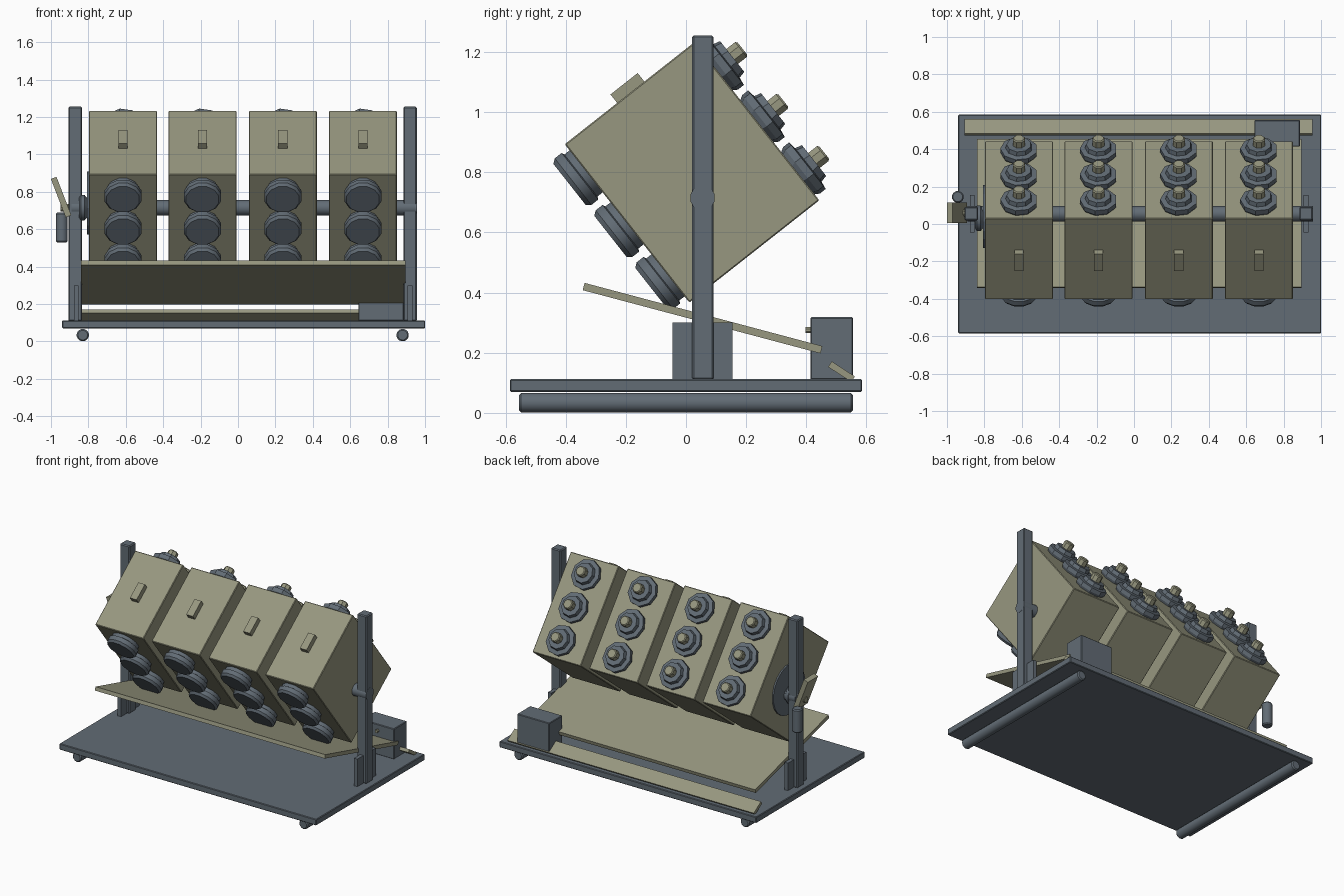
import bpy, bmesh, math
from mathutils import Matrix, Vector

if "Cube" in bpy.data.objects:
    bpy.data.objects.remove(bpy.data.objects["Cube"])


def material(name, rgb):
    m = bpy.data.materials.new(name)
    m.diffuse_color = (*rgb, 1)
    m.use_nodes = True
    m.node_tree.nodes["Principled BSDF"].inputs["Base Color"].default_value = m.diffuse_color
    return m


SAGE = material("sage", (0.31, 0.31, 0.215))
SLATE = material("slate", (0.122, 0.15, 0.178))


def finish(name, bm, mat, matrix, smooth=False):
    bmesh.ops.recalc_face_normals(bm, faces=bm.faces)
    me = bpy.data.meshes.new(name)
    bm.to_mesh(me)
    bm.free()
    me.materials.append(mat)
    ob = bpy.data.objects.new(name, me)
    bpy.context.collection.objects.link(ob)
    ob.matrix_world = matrix
    if smooth:
        bpy.ops.object.select_all(action='DESELECT')
        ob.select_set(True)
        bpy.context.view_layer.objects.active = ob
        bpy.ops.object.shade_smooth_by_angle(angle=math.radians(35))
    return ob


def box(name, lo, hi, mat, frame=Matrix(), bevel=0.0):
    """Box between two corners, given in the frame's coordinates."""
    lo, hi = Vector(lo), Vector(hi)
    bm = bmesh.new()
    bmesh.ops.create_cube(bm, size=1)
    bmesh.ops.scale(bm, vec=hi - lo, verts=bm.verts)
    if bevel:
        bmesh.ops.bevel(bm, geom=bm.edges[:], offset=bevel, segments=1, affect='EDGES')
    return finish(name, bm, mat, frame @ Matrix.Translation((lo + hi) / 2))


def lathe(name, profile, sides, mat, frame, smooth=False):
    """Revolve (radius, height) pairs about the frame's z axis and cap the ends."""
    bm = bmesh.new()
    rings = []
    for r, h in profile:
        rings.append([bm.verts.new((r * math.cos(a), r * math.sin(a), h))
                      for a in (2 * math.pi * (i + 0.5) / sides for i in range(sides))])
    for a, b in zip(rings, rings[1:]):
        for i in range(sides):
            j = (i + 1) % sides
            bm.faces.new((a[i], a[j], b[j], b[i]))
    bm.faces.new(rings[0])
    bm.faces.new(rings[-1])
    return finish(name, bm, mat, frame, smooth)


def at(x, y, z):
    return Matrix.Translation((x, y, z))


ALONG_X = Matrix.Rotation(math.pi / 2, 4, 'Y')
ALONG_Y = Matrix.Rotation(-math.pi / 2, 4, 'X')
AGAINST_Y = Matrix.Rotation(math.pi / 2, 4, 'X')

# Base plate and the two round feet below it
box("base_plate", (-0.94, -0.585, 0.07), (1.0, 0.585, 0.112), SLATE, bevel=0.004)
for x in (-0.83, 0.88):
    lathe("foot_rail", [(0.026, -0.555), (0.033, -0.548), (0.033, 0.548), (0.026, 0.555)],
          16, SLATE, at(x, 0, 0.034) @ ALONG_Y, True)

# Upright posts with bracket plates
for x, plate in ((-0.87, -0.865), (0.92, 0.92)):
    box("post", (x - 0.036, 0.02, 0.11), (x + 0.036, 0.092, 1.255), SLATE, bevel=0.006)
    box("post_bracket", (plate - 0.013, -0.045, 0.11), (plate + 0.013, 0.155, 0.30), SLATE)

# Axle with end caps and a flange beside the left post
lathe("axle", [(0.042, -0.89), (0.042, 0.957)], 12, SLATE, at(0, 0.055, 0.715) @ ALONG_X, True)
lathe("axle_flange", [(0.055, -0.85), (0.07, -0.84), (0.07, -0.82), (0.055, -0.808)],
      12, SLATE, at(0, 0.03, 0.715) @ ALONG_X, True)
lathe("bearing_disc", [(0.17, -0.807), (0.17, -0.797)], 20, SLATE,
      at(0, 0.04, 0.74) @ ALONG_X)

# Four tilted housings, each with three caps, three knobs and a latch
TILT = math.radians(38.2)
for x in (-0.615, -0.19, 0.24, 0.668):
    frame = at(x, 0.02, 0.80) @ Matrix.Rotation(TILT, 4, 'X')
    box("housing", (-0.182, -0.275, -0.335), (0.182, 0.275, 0.335), SAGE, frame, 0.004)
    box("latch", (-0.025, -0.053, 0.32), (0.025, 0.062, 0.371), SAGE, frame)
    for v in (-0.22, 0.0, 0.22):
        lathe("front_cap", [(0.092, -0.01), (0.092, 0.022), (0.102, 0.026),
                            (0.102, 0.055), (0.09, 0.07)],
              12, SLATE, frame @ at(0, -0.275, v) @ AGAINST_Y, True)
        back = frame @ at(0, 0.275, v) @ ALONG_Y
        lathe("knob_collar", [(0.085, -0.01), (0.1, 0.015), (0.1, 0.04), (0.072, 0.044),
                              (0.066, 0.068)], 9, SLATE, back)
        lathe("knob_stub", [(0.034, 0.05), (0.034, 0.105), (0.028, 0.111)], 8, SAGE, back)

# Sloping tray under the housings
slope = math.atan2(-0.21, 0.79)
box("tray", (-0.84, -0.409, -0.0125), (0.895, 0.409, 0.0125), SAGE,
    at(0, 0.055, 0.315) @ Matrix.Rotation(slope, 4, 'X'))

# Rear gutter strip, and collecting bin with its small button
box("gutter", (-0.905, -0.046, -0.011), (0.955, 0.046, 0.011), SAGE,
    at(0, 0.517, 0.137) @ Matrix.Rotation(math.radians(-33), 4, 'X'))
box("bin", (0.643, 0.414, 0.11), (0.887, 0.556, 0.318), SLATE, bevel=0.004)
lathe("bin_button", [(0.011, 0), (0.011, 0.02)], 8, SAGE, at(0.765, 0.417, 0.275) @ AGAINST_Y)

# Crank: hub, slanted arm and hanging handle
lathe("crank_hub", [(0.02, -0.95), (0.02, -0.87)], 10, SAGE, at(0, 0.06, 0.715) @ ALONG_X)
box("crank_arm", (-0.016, -0.055, -0.11), (0.016, 0.055, 0.11), SAGE,
    at(-0.946, 0.06, 0.772) @ Matrix.Rotation(math.radians(-21), 4, 'Y'))
lathe("crank_handle", [(0.026, 0.53), (0.032, 0.537), (0.032, 0.682), (0.026, 0.69)],
      12, SLATE, at(-0.942, 0.145, 0), True)
